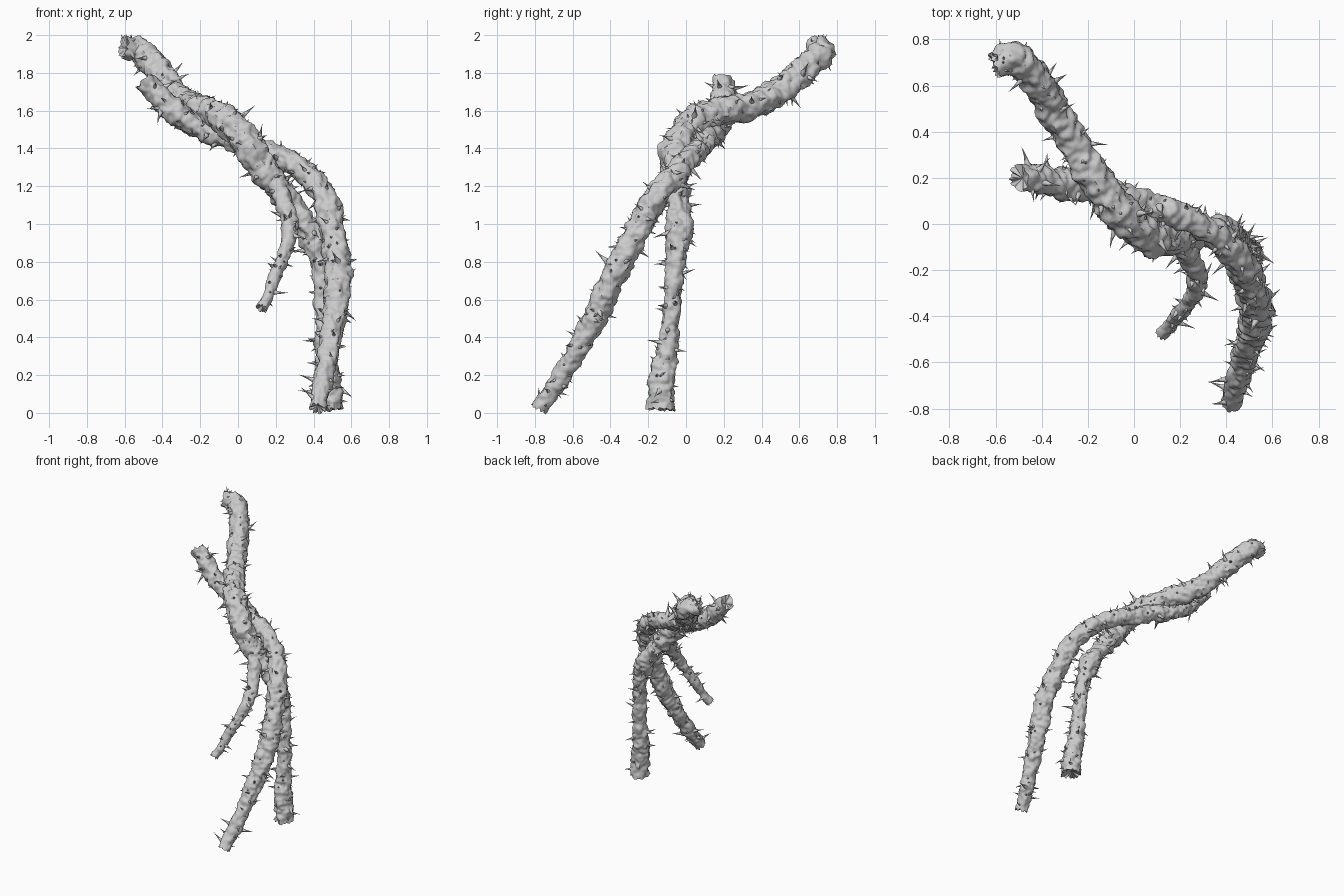
import bpy, bmesh, math, random
from mathutils import Vector, noise

random.seed(7)
if "Cube" in bpy.data.objects:
    bpy.data.objects.remove(bpy.data.objects["Cube"], do_unlink=True)

bark = bpy.data.materials.new("grey_bark")
bark.use_nodes = True
GREY = (0.6, 0.6, 0.6, 1)
bark.diffuse_color = GREY
bark.node_tree.nodes["Principled BSDF"].inputs["Base Color"].default_value = GREY

SIDES = 36
THORN_SIDES = 7
STEP = 0.009


def smooth_path(points):
    """Catmull-Rom samples of (x, y, z, radius) points."""
    pts = [Vector(p) for p in points]
    pts = [pts[0] * 2 - pts[1]] + pts + [pts[-1] * 2 - pts[-2]]
    out = []
    for a, b, c, d in zip(pts, pts[1:], pts[2:], pts[3:]):
        n = max(2, round((c - b).length / STEP))
        for i in range(n):
            t = i / n
            out.append(0.5 * (2 * b + (c - a) * t + (2 * a - 5 * b + 4 * c - d) * t ** 2
                              + (3 * b - a - 3 * c + d) * t ** 3))
    return out + [pts[-2]]


def frames(path):
    """Centre, radius, tangent and two untwisted side axes along a path."""
    result, side = [], None
    for i, p in enumerate(path):
        tangent = (path[min(i + 1, len(path) - 1)] - path[max(i - 1, 0)]).to_3d().normalized()
        side = tangent.orthogonal() if side is None else side - tangent * side.dot(tangent)
        side.normalize()
        result.append((p.to_3d(), p[3], tangent, side.copy(), tangent.cross(side)))
    return result


def around(u, v, count):
    """Unit directions evenly spaced around a circle."""
    for i in range(count):
        angle = math.tau * i / count
        yield u * math.cos(angle) + v * math.sin(angle)


def skin(frame, out):
    """Point on the knobbly bark: swellings, knots and fine wrinkles."""
    centre, radius = frame[:2]
    p = centre + out * radius
    lump = 1 + 0.15 * noise.noise(p * 8) + 0.28 * noise.noise(p * 17) + 0.2 * noise.noise(p * 38)
    return centre + out * radius * lump


def bridge(bm, a, b):
    """Faces between two rings."""
    for i in range(len(a)):
        bm.faces.new((a[i - 1], a[i], b[i], b[i - 1]))


def fan(bm, ring, point):
    """Faces from a ring to a point."""
    hub = bm.verts.new(point)
    for i in range(len(ring)):
        bm.faces.new((ring[i - 1], ring[i], hub))


def finish(bm, name):
    bmesh.ops.recalc_face_normals(bm, faces=bm.faces)
    mesh = bpy.data.meshes.new(name)
    bm.to_mesh(mesh)
    bm.free()
    mesh.materials.append(bark)
    obj = bpy.data.objects.new(name, mesh)
    bpy.context.collection.objects.link(obj)
    bpy.ops.object.select_all(action='DESELECT')
    obj.select_set(True)
    bpy.context.view_layer.objects.active = obj
    bpy.ops.object.shade_smooth_by_angle(angle=math.radians(50))


def make_stem(name, frs):
    bm = bmesh.new()
    rings = [[bm.verts.new(skin(fr, out)) for out in around(fr[3], fr[4], SIDES)] for fr in frs]
    for a, b in zip(rings, rings[1:]):
        bridge(bm, a, b)
    # torn rims with sunken caps
    for end, outward in ((0, -1), (-1, 1)):
        centre, _, tangent = frs[end][:3]
        for vert in rings[end]:
            vert.co += tangent * outward * 0.022 * random.random()
        fan(bm, rings[end], centre - tangent * outward * 0.012)
    finish(bm, name)


def make_thorns(name, frs):
    bm = bmesh.new()
    for _ in range(int(len(frs) * 0.5)):
        fr = random.choice(frs[2:-2])
        angle = random.uniform(0, math.tau)
        out = fr[3] * math.cos(angle) + fr[4] * math.sin(angle)
        base = skin(fr, out)
        lean = Vector([random.uniform(-0.45, 0.45) for _ in range(3)])
        aim = (out + lean).normalized()
        size = random.random() ** 2.5
        length, width = 0.02 + 0.065 * size, 0.005 + 0.008 * size
        u = aim.orthogonal().normalized()
        # flared foot, slim middle, bent tip
        rings = [[bm.verts.new(base + aim * length * along + spoke * width * wide)
                  for spoke in around(u, aim.cross(u), THORN_SIDES)]
                 for along, wide in ((-0.2, 1.5), (0.1, 0.9), (0.5, 0.4))]
        for a, b in zip(rings, rings[1:]):
            bridge(bm, a, b)
        fan(bm, rings[-1], base + (aim + lean * 0.15) * length)
    finish(bm, name)


def grow(name, *points):
    """A thorny stem through points of x, y, z and radius."""
    frs = frames(smooth_path(points))
    make_stem(name, frs)
    make_thorns(name + "_thorns", frs)


# Thick stem from the high tip down to the rear foot
grow("main_stem",
     (-.6, .69, 1.93, .055), (-.52, .72, 1.92, .065), (-.43, .63, 1.82, .07),
     (-.29, .39, 1.65, .068), (-.1, .1, 1.57, .076), (.02, -.02, 1.46, .08),
     (.11, -.06, 1.33, .078), (.3, -.04, 1.08, .058), (.39, -.04, .94, .068),
     (.44, -.06, .75, .05), (.46, -.09, .4, .052), (.48, -.12, .2, .066),
     (.49, -.13, .03, .07))

# Arched stem from the lower tip down to the front foot
grow("long_stem",
     (-.49, .2, 1.75, .055), (-.34, .18, 1.6, .064), (-.2, .16, 1.51, .062),
     (.1, .07, 1.4, .058), (.25, .01, 1.34, .056), (.38, -.07, 1.25, .06),
     (.47, -.18, 1.11, .066), (.53, -.34, .8, .066), (.52, -.455, .57, .064),
     (.48, -.59, .31, .052), (.42, -.765, .03, .046))

# Thin twig hanging free
grow("hanging_twig",
     (.16, -.06, 1.28, .045), (.23, -.12, 1.15, .045), (.27, -.22, 1.01, .042),
     (.26, -.31, .88, .036), (.13, -.47, .56, .028))
